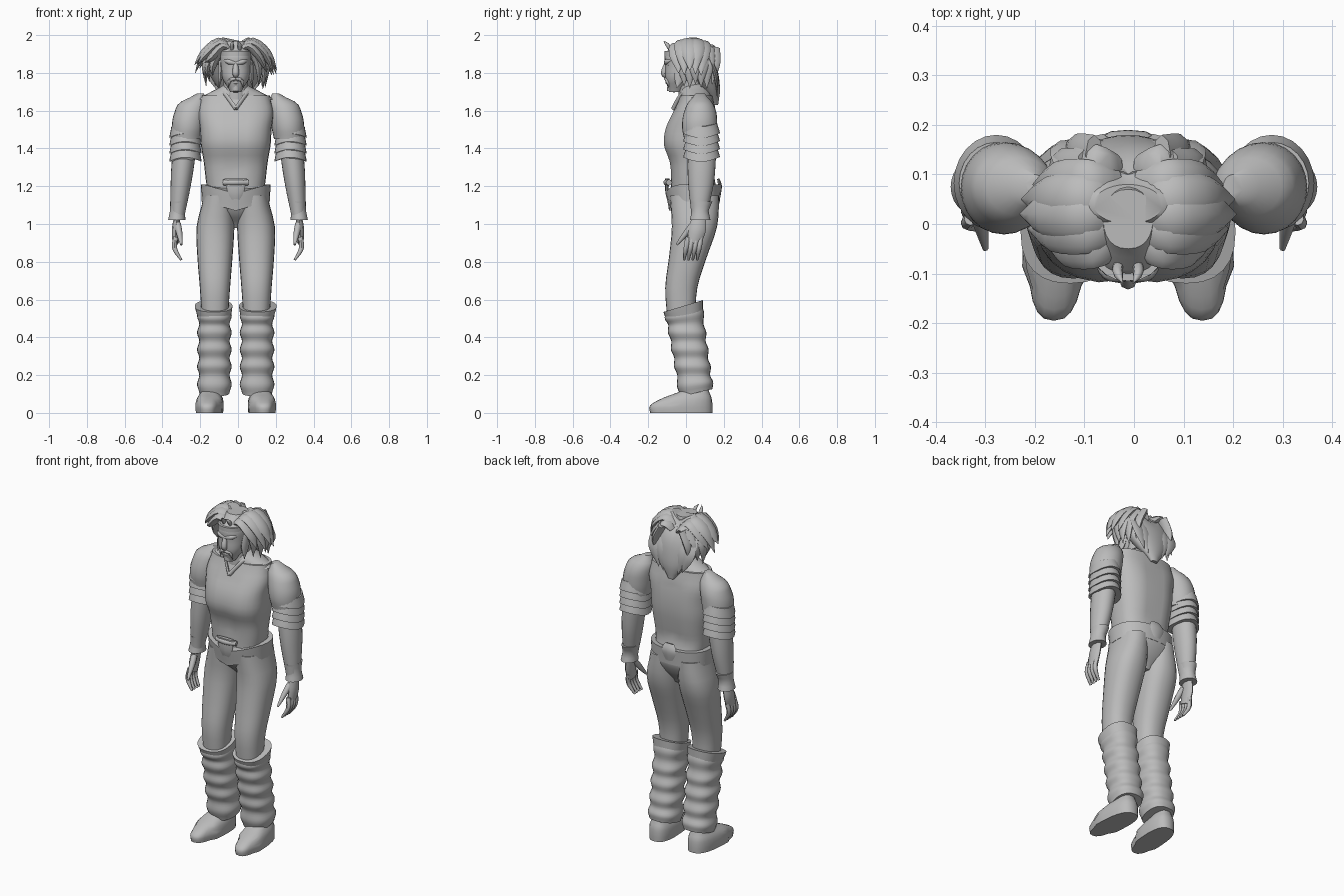
import bpy, bmesh, random
from math import sin, cos, pi, exp, copysign
from mathutils import Vector

random.seed(4)
if "Cube" in bpy.data.objects:
    bpy.data.objects.remove(bpy.data.objects["Cube"])

BODY_SHIFT = -.012  # the body stands slightly off the middle of the arms
ACROSS, DEEP, UP = Vector((1, 0, 0)), Vector((0, 1, 0)), Vector((0, 0, 1))

grey = bpy.data.materials.new("plain grey")
grey.use_nodes = True
grey.diffuse_color = (.5, .5, .5, 1)
grey.node_tree.nodes["Principled BSDF"].inputs["Base Color"].default_value = grey.diffuse_color


def sample(values, t):
    """Read a smooth curve through evenly spaced values; a plain number stays constant."""
    if isinstance(values, (int, float)):
        return values
    last = len(values) - 1
    i = min(int(t * last), last - 1)
    f = t * last - i
    before, start = values[max(i - 1, 0)], values[i]
    end, after = values[i + 1], values[min(i + 2, last)]
    slope_in, slope_out = (end - before) / 2, (after - start) / 2
    ease = f * f * (3 - 2 * f)
    return (start * (1 - ease) + end * ease
            + slope_in * (f * (1 - f) * (1 - f)) - slope_out * (f * f * (1 - f)))


def skin(name, rings, side, shift):
    """Join rings of points into one smooth closed object."""
    bm = bmesh.new()
    rows = [[bm.verts.new((p.x * side + shift, p.y, p.z)) for p in ring] for ring in rings]
    bm.faces.new(rows[0])
    bm.faces.new(rows[-1])
    for low, high in zip(rows, rows[1:]):
        for i in range(len(low)):
            bm.faces.new((low[i - 1], low[i], high[i], high[i - 1]))
    bmesh.ops.recalc_face_normals(bm, faces=bm.faces)
    mesh = bpy.data.meshes.new(name)
    bm.to_mesh(mesh)
    bm.free()
    mesh.materials.append(grey)
    part = bpy.data.objects.new(name, mesh)
    bpy.context.collection.objects.link(part)
    bpy.ops.object.select_all(action="DESELECT")
    part.select_set(True)
    bpy.context.view_layer.objects.active = part
    bpy.ops.object.shade_smooth_by_angle(angle=pi / 4)


def loft(name, bottom, top, width, front, back, x=0, side=1, shift=BODY_SHIFT,
         square=2, steps=12, sides=24, bend=None):
    """Stack level rings whose half width, front and back follow profiles."""
    rings = []
    for step in range(steps + 1):
        t = step / steps
        near, far = sample(front, t), sample(back, t)
        ring = []
        for k in range(sides):
            c, s = cos(2 * pi * k / sides), sin(2 * pi * k / sides)
            c, s = (copysign(abs(v) ** (2 / square), v) for v in (c, s))
            p = Vector((sample(x, t) + sample(width, t) * c,
                        (near + far) / 2 + (far - near) / 2 * s,
                        bottom + (top - bottom) * t))
            if bend:
                bend(p)
            ring.append(p)
        rings.append(ring)
    skin(name, rings, side, shift)


def tube(name, path, radius, side=1, shift=BODY_SHIFT, wide=DEEP, flat=1, sides=8, steps=9):
    """Sweep an oval along a path, widest in the given direction."""
    path = [Vector(p) for p in path]
    centres = [sample(path, step / steps) for step in range(steps + 1)]
    rings = []
    for step, centre in enumerate(centres):
        run = centres[min(step + 1, steps)] - centres[max(step - 1, 0)]
        thin = run.cross(wide).normalized()
        broad = thin.cross(run).normalized()
        size = max(sample(radius, step / steps), .001)
        turns = [2 * pi * k / sides for k in range(sides)]
        rings.append([centre + size * (broad * cos(a) + thin * flat * sin(a)) for a in turns])
    skin(name, rings, side, shift)


# Rules that reshape the lofts
def groove_chest(p):
    if 1.25 < p.z < 1.6:
        p.y -= copysign(.01, p.y) * exp(-(p.x / .03) ** 2)


def dip_belt(p):
    if p.y < .05:
        p.z -= .05 * max(1 - abs(p.x) / .17, 0)


def part_hair(p):
    crown = min(max(9 * (p.z - 1.85), 0), 1)
    p.z -= .04 * crown * exp(-(p.x / .04) ** 2)


def slant_cuffs(p):
    p.z += 2.5 * (p.y * max(p.z - .45, 0) + (p.y - .07) * max(.2 - p.z, 0))


def splay_toe(p):
    p.x -= p.y / 15
    if p.y < -.1:
        p.x = .15 + (p.x - .15) * .8


def droop_plate(p):
    p.z -= .025 * cos(16 * (p.y - .08))


# Torso, sloping yoke, hips and neck
loft("torso", 1.16, 1.68, width=(.15, .16, .17, .185, .19, .2, .18),
     front=(-.08, -.08, -.09, -.12, -.11, -.07, -.03), back=(.17, .15, .16, .17, .17, .16, .14),
     square=2.6, steps=18, sides=28, bend=groove_chest)
loft("yoke", 1.66, 1.74, width=(.2, .13, .06), front=(-.03, -.03, -.02), back=(.14, .13, .11), steps=6)
loft("hips", .98, 1.2, width=(.04, .14, .18, .165), front=(.02, -.05, -.085, -.08),
     back=(.1, .15, .18, .165), square=2.3)
loft("neck", 1.66, 1.8, width=.065, front=-.04, back=.1, steps=2)

# Belt with its front flap, buckle bar and back tab
loft("belt", 1.12, 1.21, width=(.18, .185), front=(-.09, -.105), back=(.18, .185),
     square=2.3, steps=3, sides=28, bend=dip_belt)
tube("belt_flap", [(0, -.1, 1.24), (0, -.1, 1.16), (0, -.08, 1.08)], (.06, .04, .01), wide=ACROSS, flat=.2)
tube("buckle_bar", [(-.065, -.09, 1.22), (0, -.105, 1.22), (.065, -.09, 1.22)], .016, wide=UP)
tube("back_tab", [(0, .17, 1.24), (0, .18, 1.2), (0, .175, 1.14)], (.03, .05, .03), wide=ACROSS, flat=.2)

# Head, headband and the middle of the face
loft("head", 1.7, 1.97, width=(.03, .07, .08, .08, .05), front=(-.09, -.11, -.11, -.11, -.05),
     back=(-.02, .05, .08, .09, .07), square=2.3)
loft("headband", 1.89, 1.915, width=.082, front=-.115, back=.1, square=2.3, steps=1)
tube("nose", [(0, -.1, 1.86), (0, -.115, 1.8), (0, -.1, 1.78)], (.01, .018, .01), wide=ACROSS)
tube("lips", [(-.03, -.09, 1.75), (0, -.1, 1.75), (.03, -.09, 1.75)], (0, .01, 0), wide=UP)
tube("chin", [(0, -.07, 1.74), (0, -.08, 1.7)], (.03, .02), wide=ACROSS)

# Hair mass that comes to a point behind the neck
loft("hair", 1.63, 1.99, width=(.02, .08, .13, .165, .16, .07), front=(.14, .09, .04, 0, -.04, 0),
     back=(.17, .18, .175, .16, .13, .08), sides=28, bend=part_hair)

for label, side in (("left", 1), ("right", -1)):
    # Collar and face
    tube(label + "_collar", [(.1, .05, 1.7), (.06, -.02, 1.69), (0, -.07, 1.61)], .012, side, wide=UP, flat=.6)
    tube(label + "_brow", [(0, -.105, 1.85), (.04, -.1, 1.86), (.07, -.07, 1.87)], (.01, .014, 0), side, wide=UP)
    tube(label + "_eye", [(.01, -.1, 1.83), (.05, -.09, 1.84)], (.007, .005), side)
    tube(label + "_moustache", [(0, -.11, 1.77), (.03, -.1, 1.76), (.04, -.09, 1.72)], (.008, .01, 0), side, wide=ACROSS)
    tube(label + "_sideburn", [(.08, -.01, 1.86), (.08, -.03, 1.79), (.09, -.05, 1.72)], (.03, .035, 0), side, flat=.4)

    # Swept locks of hair, shorter towards the front and back
    for i in range(6):
        y = -.04 + .03 * i
        away = (y - .03) ** 2
        reach, crest = 1 - 50 * away, 1.965 - 5 * away
        drop = random.uniform(-.04, .04)
        tube(f"{label}_top_lock_{i}", [(.02, y, crest - .03), (.09 * reach, y, crest),
             (.17 * reach, y, crest - .06), (.22 * reach, y, 1.82 + drop)], (.03, .05, .045, 0), side, flat=.45)
        tube(f"{label}_under_lock_{i}", [(.1 * reach, y + .03, 1.93), (.16 * reach, y + .03, 1.84),
             (.16 * reach, y + .03, 1.75 + drop)], (.04, .04, 0), side, flat=.5)
    for i in range(3):
        x = .03 + .04 * i
        tube(f"{label}_back_lock_{i}", [(x, .1, 1.92), (x, .155, 1.8), (x * .7, .165, 1.65 + i / 60)],
             (.03, .045, 0), side, wide=ACROSS, flat=.3)
    tube(label + "_forelock", [(.02, -.08, 1.92), (.02, -.1, 1.95), (.01, -.12, 1.97)], (.01, .01, 0), side)

    # Leg, folded legging with a flared top, and shoe
    loft(label + "_leg", .5, 1.15, width=(.07, .08, .093, .1, .08), front=(-.1, -.11, -.09, -.075, -.085),
         back=(.05, .06, .11, .165, .175), x=(.11, .11, .11, .107, .09), side=side, square=2.3)
    folds = range(11)
    loft(label + "_legging", .11, .56, width=[.08 + .012 * (i % 2) for i in folds],
         front=[-.03 - .008 * i - .01 * (i % 2) for i in folds],
         back=[.14 - .006 * i + .01 * (i % 2) for i in folds],
         x=.113, side=side, square=2.4, steps=40, bend=slant_cuffs)
    loft(label + "_legging_cuff", .49, .57, width=(.085, .1), front=(-.1, -.12), back=.09,
         x=(.113, .117), side=side, square=2.4, steps=3, bend=slant_cuffs)
    loft(label + "_ankle", .08, .2, width=.05, front=-.01, back=.12, x=.13, side=side, steps=2)
    loft(label + "_shoe", 0, .12, width=(.07, .073, .066, .045), front=(-.19, -.19, -.12, -.02),
         back=(.14, .14, .135, .12), x=.137, side=side, square=2.6, steps=9, bend=splay_toe)

    # Arm, shoulder pad, overlapping plates and cuff
    arm = dict(side=side, shift=0)
    loft(label + "_arm", 1.02, 1.45, width=(.035, .05, .06, .06), front=(.03, .01, .01),
         back=(.11, .15, .16), x=(.32, .3, .28), **arm)
    loft(label + "_shoulder", 1.45, 1.69, width=(.08, .085, .088, .085, .075, .02),
         front=(-.01, -.02, -.02, -.01, .01, .05), back=(.16, .165, .165, .16, .14, .1),
         x=(.27, .265, .26, .25, .235, .2), **arm)
    for i in range(4):
        top = 1.54 - .042 * i
        loft(f"{label}_arm_plate_{i}", top - .06, top, width=(.086, .075), front=(-.015, 0),
             back=(.18, .165), x=.278, steps=3, bend=droop_plate, **arm)
    loft(label + "_cuff", 1.02, 1.12, width=(.046, .04, .046), front=(.02, .03, .02),
         back=(.13, .12, .14), x=(.324, .32, .313), steps=4, **arm)

    # Hand
    tube(label + "_palm", [(.32, .07, 1.05), (.33, .06, .97), (.33, .04, .9)], (.035, .045, .036), flat=.45, **arm)
    for i in range(4):
        y = .01 + .023 * i
        tube(f"{label}_finger_{i}", [(.33, y, .93), (.335, y - .01, .87), (.3, y - .02, .81)],
             (.013, .013, .006), **arm)
    tube(label + "_thumb", [(.32, .04, 1), (.31, 0, .95), (.3, -.05, .89)], (.018, .016, .006), **arm)
